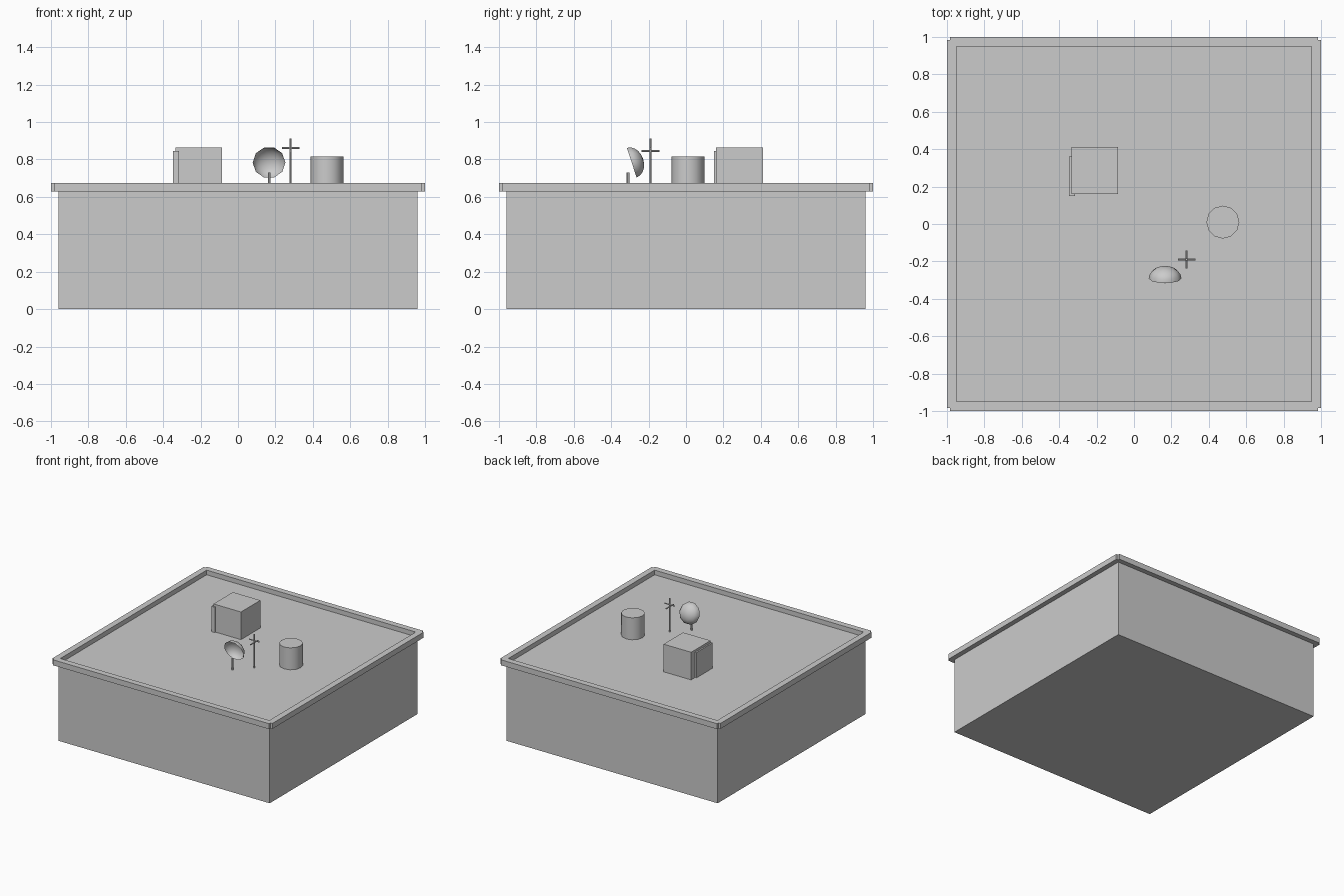
import bpy, bmesh, math
from mathutils import Matrix, Vector

if "Cube" in bpy.data.objects:
    bpy.data.objects.remove(bpy.data.objects["Cube"])

ROOF = 0.637


def finish(name, bm):
    mesh = bpy.data.meshes.new(name)
    bm.to_mesh(mesh)
    bm.free()
    ob = bpy.data.objects.new(name, mesh)
    bpy.context.collection.objects.link(ob)
    return ob


def box(name, lo, hi):
    lo, hi = Vector(lo), Vector(hi)
    bm = bmesh.new()
    m = Matrix.Translation((lo + hi) / 2) @ Matrix.Diagonal((*(hi - lo), 1))
    bmesh.ops.create_cube(bm, size=1, matrix=m)
    return finish(name, bm)


def rod(name, a, b, r, sides):
    a, b = Vector(a), Vector(b)
    d = b - a
    m = Matrix.Translation((a + b) / 2) @ d.to_track_quat('Z', 'Y').to_matrix().to_4x4()
    bm = bmesh.new()
    bmesh.ops.create_cone(bm, cap_ends=True, segments=sides, radius1=r,
                          radius2=r, depth=d.length, matrix=m)
    return finish(name, bm)


def smooth(ob, angle):
    bpy.ops.object.select_all(action='DESELECT')
    bpy.context.view_layer.objects.active = ob
    ob.select_set(True)
    bpy.ops.object.shade_smooth_by_angle(angle=math.radians(angle))


# Building block and roof
box("building_block", (-0.96, -0.96, 0), (0.96, 0.96, ROOF))

# Parapet: four beams with notched outer corners
for s, fb, lr in ((-1, "front", "left"), (1, "back", "right")):
    a, b = sorted((s * 0.95, s * 1.0))
    box("parapet_" + fb, (-0.983, a, 0.63), (0.983, b, 0.675))
    box("parapet_" + lr, (a, -0.983, 0.63), (b, 0.983, 0.675))

# Roof access box with side panel
box("roof_hut", (-0.335, 0.16, ROOF), (-0.085, 0.412, 0.864))
box("hut_door", (-0.347, 0.15, ROOF), (-0.315, 0.36, 0.845))

# Round tank
smooth(rod("water_tank", (0.475, 0.01, ROOF), (0.475, 0.01, 0.817), 0.088, 12), 40)

# Antenna mast with two crossbars
x, y = 0.281, -0.19
rod("antenna_mast", (x, y, ROOF), (x, y, 0.912), 0.006, 6)
rod("antenna_bar_x", (x - 0.047, y, 0.861), (x + 0.047, y, 0.861), 0.005, 6)
rod("antenna_bar_y", (x, y - 0.047, 0.845), (x, y + 0.047, 0.845), 0.005, 6)

# Dish: open ten-sided bowl tilted forwards and down
rod("dish_post", (0.166, -0.31, ROOF), (0.166, -0.31, 0.73), 0.008, 6)
bm = bmesh.new()
rings, sides = 5, 10
prev = None
for i in range(rings):
    t = math.pi / 2 * (1 - i / rings)
    ring = [bm.verts.new((0.0875 * math.sin(t) * math.cos(math.tau * k / sides),
                          0.0875 * math.sin(t) * math.sin(math.tau * k / sides),
                          0.064 * math.cos(t))) for k in range(sides)]
    if prev:
        for k in range(sides):
            n = (k + 1) % sides
            bm.faces.new((prev[k], prev[n], ring[n], ring[k]))
    prev = ring
tip = bm.verts.new((0, 0, 0.064))
for k in range(sides):
    bm.faces.new((prev[k], prev[(k + 1) % sides], tip))
# bowl axis (+z) turned to point backwards and slightly up
tilt = Matrix.Translation((0.166, -0.29, 0.783)) @ Matrix.Rotation(math.radians(-72), 4, 'X')
bmesh.ops.transform(bm, matrix=tilt, verts=bm.verts)
smooth(finish("dish_bowl", bm), 50)
